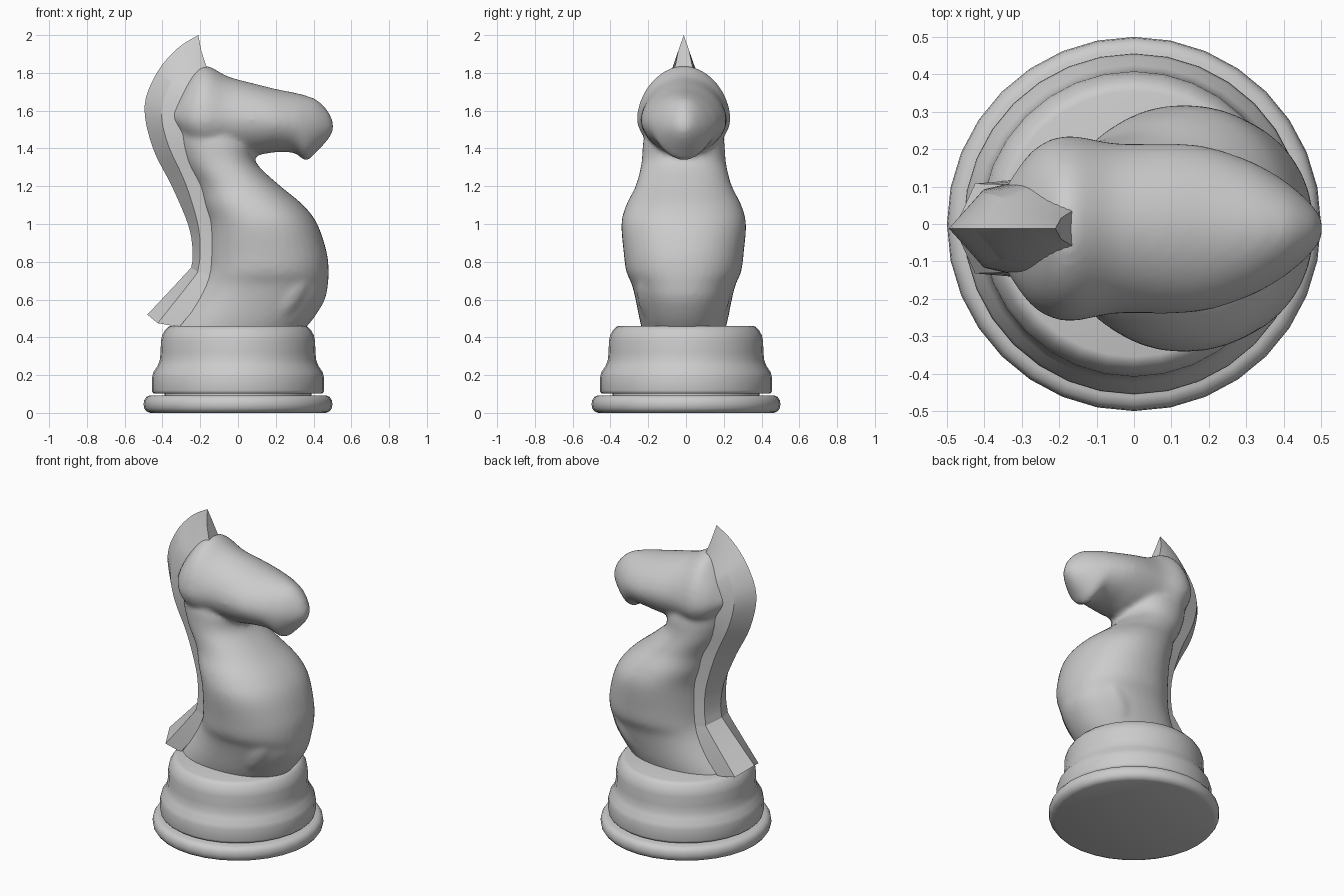
import bpy, bmesh, math
from mathutils import Matrix, Vector

if "Cube" in bpy.data.objects:
    bpy.data.objects.remove(bpy.data.objects["Cube"])

CY = -0.012  # the carved horse sits slightly off the base centre


def spline_rows(rows, steps):
    """Catmull-Rom interpolation of rows of numbers."""
    out = []
    for i in range(len(rows) - 1):
        a, b, c, d = (rows[min(max(i + k, 0), len(rows) - 1)] for k in (-1, 0, 1, 2))
        for s in range(steps):
            t = s / steps
            out.append([0.5 * (2*q + (r-p)*t + (2*p-5*q+4*r-u)*t*t + (3*q-p-3*r+u)*t**3)
                        for p, q, r, u in zip(a, b, c, d)])
    return out + [list(rows[-1])]


def loft(bm, rings, cap=True):
    vs = [[bm.verts.new(p) for p in ring] for ring in rings]
    n = len(vs[0])
    faces = [bm.faces.new((a[i], a[(i+1) % n], b[(i+1) % n], b[i]))
             for a, b in zip(vs, vs[1:]) for i in range(n)]
    if cap:
        faces += [bm.faces.new(vs[0]), bm.faces.new(vs[-1])]
    bmesh.ops.recalc_face_normals(bm, faces=faces)


def finish(bm, name, angle=None):
    me = bpy.data.meshes.new(name)
    bm.to_mesh(me)
    bm.free()
    ob = bpy.data.objects.new(name, me)
    bpy.context.collection.objects.link(ob)
    bpy.context.view_layer.objects.active = ob
    bpy.ops.object.select_all(action='DESELECT')
    ob.select_set(True)
    if angle:
        bpy.ops.object.shade_smooth_by_angle(angle=math.radians(angle))
    else:
        bpy.ops.object.shade_smooth()
    return ob


def lathe(name, profile, sides=32):
    bm = bmesh.new()
    loft(bm, [[(r*math.cos(2*math.pi*i/sides), r*math.sin(2*math.pi*i/sides), z)
               for i in range(sides)] for r, z in profile])
    return finish(bm, name, 40)


def sup(v, e):
    return math.copysign(abs(v)**e, v)


# turned base: bottom ring and upper drum
lathe("base_ring", [(.465, 0), (.485, .008), (.497, .025), (.5, .045), (.497, .067),
                    (.485, .085), (.465, .093), (.39, .093), (.39, .11)])
lathe("base_drum", [(.39, .102), (.445, .102), (.453, .108), (.456, .12), (.455, .19),
                    (.448, .215), (.425, .25), (.414, .28), (.41, .32), (.408, .38),
                    (.402, .41), (.385, .44), (.37, .455), (.355, .46)])

# neck and chest: z, back x, front x, half width
neck = [(.42, -.37, .33, .215), (.5, -.32, .40, .235), (.6, -.25, .46, .255),
        (.68, -.2, .476, .275), (.75, -.17, .48, .305), (.85, -.16, .47, .318),
        (1.0, -.16, .42, .33), (1.1, -.19, .345, .305), (1.2, -.22, .225, .255),
        (1.3, -.275, .115, .228), (1.36, -.3, .085, .22), (1.45, -.325, .08, .212),
        (1.6, -.34, 0, .17), (1.68, -.3, -.05, .12)]
# head: x, top z, bottom z, half width, z of widest line
head = [(-.345, 1.63, 1.52, .11, 1.57), (-.27, 1.76, 1.42, .21, 1.56),
        (-.18, 1.84, 1.36, .248, 1.555), (-.05, 1.78, 1.36, .228, 1.555),
        (.1, 1.74, 1.365, .228, 1.55), (.2, 1.715, 1.38, .218, 1.54),
        (.3, 1.695, 1.375, .185, 1.53), (.36, 1.68, 1.335, .155, 1.52),
        (.42, 1.655, 1.385, .115, 1.515), (.475, 1.60, 1.445, .065, 1.515),
        (.503, 1.54, 1.49, .025, 1.515)]
N = 40
ANG = [2*math.pi*i/N for i in range(N)]
bm = bmesh.new()
loft(bm, [[((xb+xf)/2 + (xf-xb)/2*sup(math.cos(a), .92), CY + w*sup(math.sin(a), .92), z)
           for a in ANG] for z, xb, xf, w in spline_rows(neck, 4)])
loft(bm, [[(x, CY + w*sup(math.cos(a), 1.05),
            zw + sup(math.sin(a), 1.1)*((zt-zw) if math.sin(a) > 0 else (zw-zb)))
           for a in ANG] for x, zt, zb, w, zw in spline_rows(head, 4)])
# shoulder muscles on both sides
for s in (-1, 1):
    rot = Vector((.22, s*.05, .33)).to_track_quat('Z', 'Y').to_matrix().to_4x4()
    m = Matrix.Translation((.26, CY + s*.155, .62)) @ rot @ Matrix.Diagonal((.09, .09, .2, 1))
    bmesh.ops.create_uvsphere(bm, u_segments=24, v_segments=16, radius=1, matrix=m)
body = finish(bm, "horse_body")
rm = body.modifiers.new("blend", 'REMESH')
rm.mode = 'VOXEL'
rm.voxel_size = .016
rm.use_smooth_shade = True
sm = body.modifiers.new("soften", 'SMOOTH')
sm.factor = .5
sm.iterations = 5

# mane: ridge x z, side edge x z half-width, inner edge x z half-width
mane = [(-.21, 2.0, -.195, 1.92, .028, -.16, 1.81, .05),
        (-.32, 1.93, -.275, 1.84, .055, -.2, 1.75, .09),
        (-.43, 1.80, -.36, 1.74, .085, -.26, 1.68, .12),
        (-.495, 1.62, -.405, 1.59, .10, -.28, 1.58, .13),
        (-.45, 1.40, -.37, 1.42, .11, -.24, 1.44, .14),
        (-.35, 1.20, -.28, 1.22, .11, -.15, 1.25, .14),
        (-.265, 1.0, -.215, 1.01, .11, -.10, 1.03, .14),
        (-.241, .87, -.2, .87, .11, -.09, .87, .14),
        (-.246, .78, -.21, .765, .112, -.1, .74, .14),
        (-.275, .74, -.235, .715, .114, -.12, .69, .14),
        (-.48, .52, -.425, .475, .12, -.31, .455, .13)]
bm = bmesh.new()
loft(bm, [[(rx, CY, rz), (ex, CY + ew, ez), (ix, CY + iw, iz), (ix, CY - iw, iz),
           (ex, CY - ew, ez)]
          for rx, rz, ex, ez, ew, ix, iz, iw in spline_rows(mane, 4)])
finish(bm, "mane", 25)
